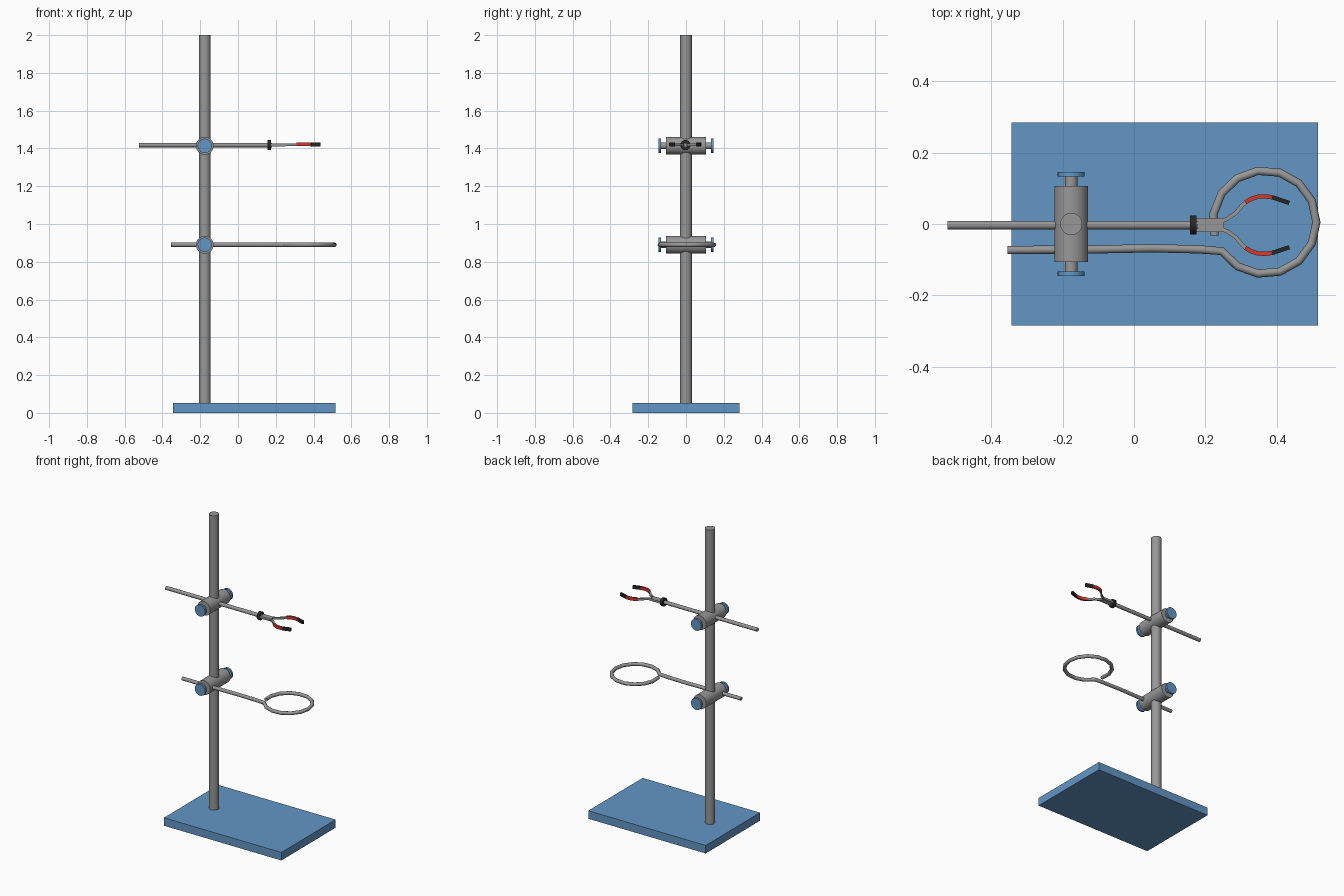
import bpy, bmesh, math
from mathutils import Vector

if "Cube" in bpy.data.objects:
    bpy.data.objects.remove(bpy.data.objects["Cube"])


def material(name, rgb):
    m = bpy.data.materials.new(name)
    m.diffuse_color = (*rgb, 1)
    m.use_nodes = True
    m.node_tree.nodes["Principled BSDF"].inputs["Base Color"].default_value = m.diffuse_color
    return m


GREY = material("steel grey", (0.31, 0.31, 0.31))
BLUE = material("blue", (0.125, 0.305, 0.56))
RED = material("red", (0.65, 0.04, 0.03))
BLACK = material("black", (0.02, 0.02, 0.02))


def finish(name, bm, mat, smooth=True):
    bmesh.ops.recalc_face_normals(bm, faces=bm.faces)
    mesh = bpy.data.meshes.new(name)
    bm.to_mesh(mesh)
    bm.free()
    mesh.materials.append(mat)
    ob = bpy.data.objects.new(name, mesh)
    bpy.context.collection.objects.link(ob)
    if smooth:
        bpy.ops.object.select_all(action='DESELECT')
        ob.select_set(True)
        bpy.context.view_layer.objects.active = ob
        bpy.ops.object.shade_smooth_by_angle(angle=math.radians(35))
    return ob


def box(name, lo, hi, mat):
    bm = bmesh.new()
    bmesh.ops.create_cube(bm, size=1)
    for v in bm.verts:
        v.co = Vector([(a + b) / 2 + c * (b - a) for a, b, c in zip(lo, hi, v.co)])
    return finish(name, bm, mat, False)


def tube(name, points, radius, mat, sides=12):
    """Round bar swept along a path, mitred at each corner, capped at both ends."""
    pts = [Vector(p) for p in points]
    bm = bmesh.new()
    rings = []
    for i, p in enumerate(pts):
        a = (p - pts[i - 1]).normalized() if i else Vector()
        b = (pts[i + 1] - p).normalized() if i < len(pts) - 1 else Vector()
        t = (a + b).normalized()
        ref = Vector((1, 0, 0)) if abs(t.z) > 0.9 else Vector((0, 0, 1))
        u = t.cross(ref).normalized()
        w = u.cross(t)
        rings.append([bm.verts.new(p + radius * (math.cos(k * math.tau / sides) * u
                                                 + math.sin(k * math.tau / sides) * w))
                      for k in range(sides)])
    for r, s in zip(rings, rings[1:]):
        for k in range(sides):
            n = (k + 1) % sides
            bm.faces.new((r[k], r[n], s[n], s[k]))
    bm.faces.new(rings[0])
    bm.faces.new(rings[-1])
    return finish(name, bm, mat)


def ribbon(name, path, width, height, z, mat):
    """Flat bar following a path in the xy plane."""
    pts = [Vector((x, y, z)) for x, y in path]
    bm = bmesh.new()
    sections = []
    for i, p in enumerate(pts):
        t = (pts[min(i + 1, len(pts) - 1)] - pts[max(i - 1, 0)]).normalized()
        n = Vector((-t.y, t.x, 0)) * width / 2
        h = Vector((0, 0, height / 2))
        sections.append([bm.verts.new(q) for q in (p + n + h, p - n + h, p - n - h, p + n - h)])
    for r, s in zip(sections, sections[1:]):
        for k in range(4):
            bm.faces.new((r[k], r[(k + 1) % 4], s[(k + 1) % 4], s[k]))
    bm.faces.new(sections[0])
    bm.faces.new(sections[-1])
    return finish(name, bm, mat, False)


PX = -0.176           # pole position in x
Z_TOP, Z_LOW = 1.418, 0.89

# Base and pole
box("base", (-0.343, -0.284, 0), (0.516, 0.284, 0.053), BLUE)
tube("pole", [(PX, 0, 0.04), (PX, 0, 2.0)], 0.031, GREY, 32)

# Boss heads with a thumbscrew on each side
for level, z in (("upper", Z_TOP - 0.004), ("lower", Z_LOW)):
    tube(level + "_boss", [(PX, -0.106, z), (PX, 0.107, z)], 0.047, GREY, 32)
    for side, s in (("front", -1), ("back", 1)):
        tube(f"{level}_{side}_screw", [(PX, s * 0.1, z), (PX, s * 0.136, z)], 0.018, GREY, 20)
        tube(f"{level}_{side}_knob", [(PX, s * 0.133, z), (PX, s * 0.146, z)], 0.038, BLUE, 24)

# Gripper: rod, collar, plate and two mirrored fingers
GY = -0.003
tube("gripper_rod", [(-0.523, GY, Z_TOP), (0.18, GY, Z_TOP)], 0.012, GREY)
tube("gripper_collar", [(0.157, GY, Z_TOP), (0.175, GY, Z_TOP)], 0.027, BLACK, 16)
box("gripper_plate", (0.17, GY - 0.02, Z_TOP - 0.007), (0.252, GY + 0.02, Z_TOP + 0.007), GREY)
for side, s in (("front", -1), ("back", 1)):
    def arm(*pts):
        return [(x, GY + s * y) for x, y in pts]
    ribbon(side + "_finger", arm((0.245, 0.011), (0.262, 0.018), (0.285, 0.034),
                                 (0.302, 0.054), (0.315, 0.066)), 0.011, 0.014, Z_TOP + 0.002, GREY)
    ribbon(side + "_finger_grip", arm((0.312, 0.064), (0.328, 0.073), (0.348, 0.080),
                                      (0.370, 0.080), (0.387, 0.078)), 0.012, 0.02, Z_TOP + 0.004, RED)
    ribbon(side + "_finger_tip", arm((0.387, 0.078), (0.435, 0.062)), 0.012, 0.021, Z_TOP + 0.004, BLACK)

# Support ring: straight rod bent into an open loop
CX, CY, R, STEPS = 0.366, 0.005, 0.145, 14
loop = []
for i in range(STEPS + 1):
    a = math.radians(-146 + 341 * i / STEPS)
    loop.append((CX + R * math.cos(a), CY + R * math.sin(a), Z_LOW))
rod = [(-0.355, -0.073, Z_LOW), (-0.1, -0.071, Z_LOW), (0.05, -0.068, Z_LOW), (0.18, -0.071, Z_LOW)]
tube("support_ring", rod + loop, 0.0115, GREY)
